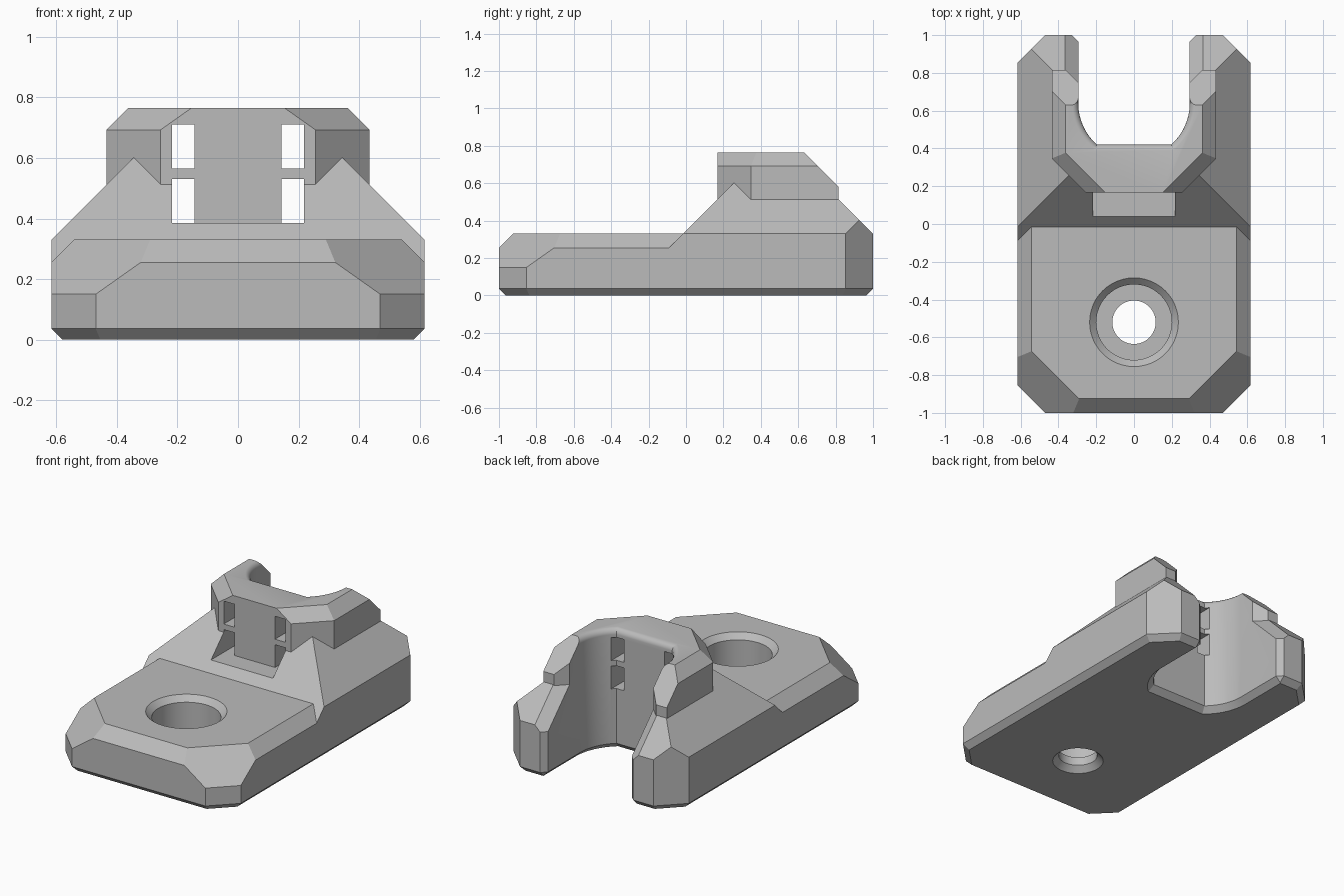
import bpy, bmesh, math
from mathutils import Vector

if "Cube" in bpy.data.objects:
    bpy.data.objects.remove(bpy.data.objects["Cube"])

grey = bpy.data.materials.new("plain grey")
grey.diffuse_color = (0.5, 0.5, 0.5, 1)
grey.use_nodes = True
grey.node_tree.nodes["Principled BSDF"].inputs["Base Color"].default_value = grey.diffuse_color


def finish(bm, name):
    bmesh.ops.recalc_face_normals(bm, faces=bm.faces[:])
    me = bpy.data.meshes.new(name)
    bm.to_mesh(me)
    bm.free()
    me.materials.append(grey)
    ob = bpy.data.objects.new(name, me)
    bpy.context.collection.objects.link(ob)
    return ob


def convex(name, lo, hi, planes):
    """Box trimmed by half-spaces a*x + b*y + c*z <= d; planes with a != 0 are mirrored."""
    bm = bmesh.new()
    bmesh.ops.create_cube(bm, size=1)
    lo, hi = Vector(lo), Vector(hi)
    for v in bm.verts:
        v.co = [(l + h) / 2 + c * (h - l) for l, h, c in zip(lo, hi, v.co)]
    for a, b, c, d in planes:
        for s in ((1, -1) if a else (1,)):
            n = Vector((a * s, b, c))
            cut = bmesh.ops.bisect_plane(bm, geom=bm.verts[:] + bm.edges[:] + bm.faces[:], dist=1e-6,
                                         plane_co=n * (d / n.length_squared), plane_no=n, clear_outer=True)
            edges = [e for e in cut['geom_cut'] if isinstance(e, bmesh.types.BMEdge)]
            if edges:
                bmesh.ops.contextual_create(bm, geom=edges)
    return finish(bm, name)


def loft(name, rings):
    bm = bmesh.new()
    loops = [[bm.verts.new(p) for p in r] for r in rings]
    for a, b in zip(loops, loops[1:]):
        for i in range(len(a)):
            j = (i + 1) % len(a)
            bm.faces.new((a[i], a[j], b[j], b[i]))
    bm.faces.new(loops[0])
    bm.faces.new(loops[-1])
    return finish(bm, name)


def boolean(target, tool, op):
    m = target.modifiers.new(op, 'BOOLEAN')
    m.operation, m.object, m.solver = op, tool, 'EXACT'
    bpy.context.view_layer.objects.active = target
    bpy.ops.object.modifier_apply(modifier=m.name)
    bpy.data.objects.remove(tool, do_unlink=True)


W, B, R2 = 0.617, 0.036, math.sqrt(2)
# bottom edge chamfers shared by the pad and the rear body
under = [(1, 0, -1, W - B), (0, -1, -1, 1 - B), (0, 1, -1, 1 - B),
         (1, 1, -R2, 1.47 - B * R2), (1, -1, -R2, 1.47 - B * R2)]
corners = [(1, 1, 0, 1.47), (1, -1, 0, 1.47)]

# front mounting pad
bracket = convex("bracket", (-W, -1, 0), (W, 0.1, 0.33), corners + under + [
    (1, 0, 1, W + 0.255), (0, -1, 1, 1.255), (1, -1, R2, 1.47 + 0.15 * R2)])

# rear body with hipped roof, and chamfered inner edges on the arms
body = convex("rear_body", (-W, -1, 0), (W, 1, 0.62), corners + under + [
    (0, -1, 1, 0.345), (1, 0, 1, W + 0.33), (0, 1, 1, 1.33)])
edge = convex("arm_edge_cutter", (-0.365, 0.7, 0.1), (0.365, 1.1, 1), [(1, -1, -1, 0.365 - 1.33)])
boolean(body, edge, 'DIFFERENCE')

# raised cradle block
block = convex("cradle_block", (-0.435, 0.168, 0.3), (0.435, 0.815, 0.765), [
    (1, -1, 0, 0.088), (1, -1, R2, 0.088 + 0.693 * R2), (1, 0, 1, 0.435 + 0.693), (0, 1, 1, 1.396)])
mouth = convex("block_mouth_cutter", (-0.5, 0.6, 0.2), (0.5, 0.9, 0.9), [(1, -1, 0, -0.455)])
boolean(block, mouth, 'DIFFERENCE')
boolean(bracket, body, 'UNION')
boolean(bracket, block, 'UNION')


# U-shaped slot: round seat with a flat back, chamfered below and rounded on top
def slot(z, o):
    r = 0.295 + o
    end = math.asin((0.22 + o) / r)
    half = [(r + 0.1, 1.067), (r, 0.967)]
    half += [(r * math.cos(end * i / 14), 0.64 - r * math.sin(end * i / 14)) for i in range(15)]
    return [(x, y, z) for x, y in half] + [(-x, y, z) for x, y in reversed(half)]


layers = [(-0.01, 0.046), (B, 0), (0.73, 0), (0.742, 0.002), (0.754, 0.01), (0.762, 0.02), (0.766, 0.034), (0.8, 0.036)]
boolean(bracket, loft("slot_cutter", [slot(z, o) for z, o in layers]), 'DIFFERENCE')

# countersunk screw hole
hole = [(-0.01, 0.161), (B, 0.115), (0.09, 0.115), (0.09, 0.2), (0.295, 0.2), (0.345, 0.25)]
rings = [[(r * math.cos(i * math.tau / 48), -0.52 + r * math.sin(i * math.tau / 48), z) for i in range(48)]
         for z, r in hole]
boolean(bracket, loft("screw_hole_cutter", rings), 'DIFFERENCE')

# front notch and the four strap windows
boolean(bracket, convex("notch_cutter", (-0.218, -0.1, 0.385), (0.218, 0.168, 0.9), []), 'DIFFERENCE')
for s in (-1, 1):
    for z0, z1 in ((0.385, 0.53), (0.565, 0.711)):
        x0, x1 = sorted((s * 0.143, s * 0.218))
        boolean(bracket, convex("window_cutter", (x0, 0.1, z0), (x1, 0.55, z1), []), 'DIFFERENCE')

bpy.ops.object.select_all(action='DESELECT')
bracket.select_set(True)
bpy.context.view_layer.objects.active = bracket
bpy.ops.object.shade_smooth_by_angle(angle=math.radians(25))
